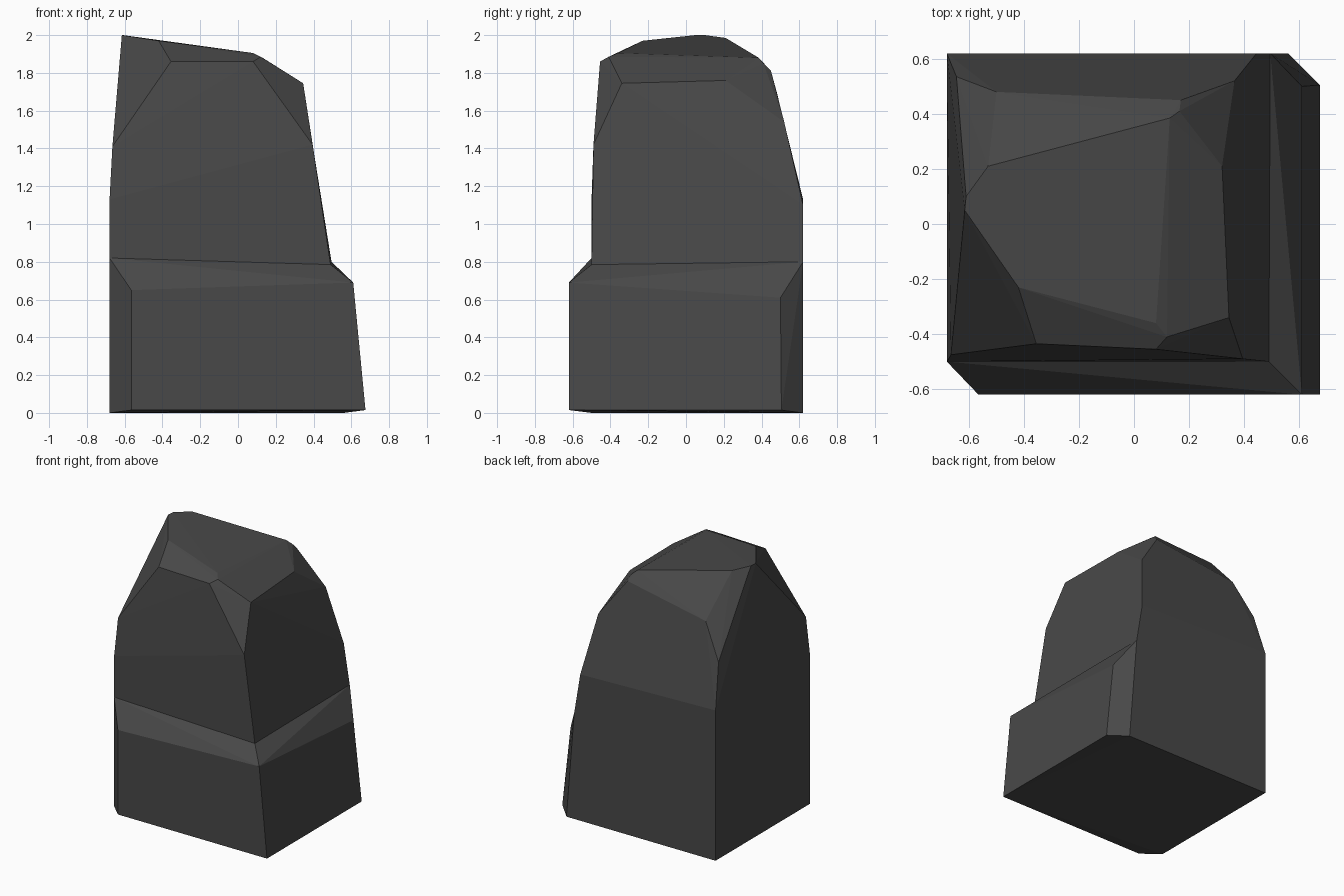
import bpy
import bmesh
from math import radians
from mathutils import Vector

cube = bpy.data.objects.get("Cube")
if cube:
    bpy.data.objects.remove(cube, do_unlink=True)

stone = bpy.data.materials.new("dark grey stone")
stone.use_nodes = True
colour = (0.065, 0.065, 0.065, 1)
stone.diffuse_color = colour
stone.node_tree.nodes["Principled BSDF"].inputs["Base Color"].default_value = colour


def add_hull(bm, points, seam):
    """Wrap a convex hull round the points, left open across the seam ring."""
    part = bmesh.new()
    for p in points + seam:
        part.verts.new(p)
    bmesh.ops.convex_hull(part, input=part.verts[:])
    ring = [Vector(p) for p in seam]
    caps = [f for f in part.faces
            if all(any((v.co - r).length < 1e-4 for r in ring) for v in f.verts)]
    bmesh.ops.delete(part, geom=caps, context='FACES')
    mesh = bpy.data.meshes.new("hull")
    part.to_mesh(mesh)
    part.free()
    bm.from_mesh(mesh)
    bpy.data.meshes.remove(mesh)


# Ring where the column rises from the plinth ledge
seam = [(-0.68, -0.5, 0.82), (0.49, -0.5, 0.785), (0.495, 0.62, 0.8), (-0.68, 0.62, 0.8)]

# Plinth: footprint with two clipped corners, then the outer ledge edge
plinth = [
    (-0.68, -0.5, 0), (-0.565, -0.62, 0.015), (0.675, -0.62, 0.015),
    (0.675, 0.505, 0.015), (0.56, 0.62, 0), (-0.68, 0.62, 0),
    (-0.565, -0.62, 0.65), (0.61, -0.62, 0.69), (0.61, 0.5, 0.61),
]

# Column: shoulder ring, chipped corners, then the sloping crown
shoulder = [(-0.68, -0.5, 1.13), (0.445, -0.5, 1.1), (0.445, 0.62, 1.1), (-0.68, 0.62, 1.13)]
chips = [
    (-0.665, -0.475, 1.41), (0.395, -0.49, 1.42), (0.365, 0.52, 1.54), (-0.645, 0.535, 1.45),
    (-0.355, -0.435, 1.86), (0.08, -0.455, 1.86), (0.345, -0.34, 1.745),
    (0.32, 0.21, 1.76), (0.17, 0.45, 1.81), (-0.5, 0.48, 1.7),
]
crown = [
    (-0.615, 0.05, 2), (-0.42, -0.23, 1.97), (0.08, -0.36, 1.905), (0.12, -0.41, 1.885),
    (0.165, 0.41, 1.85), (0.13, 0.385, 1.88), (-0.53, 0.21, 1.985), (-0.61, 0.1, 2),
]

# Join both halves into one closed rock and tidy the flat facets
bm = bmesh.new()
add_hull(bm, plinth, seam)
add_hull(bm, shoulder + chips + crown, seam)
bmesh.ops.remove_doubles(bm, verts=bm.verts[:], dist=1e-4)
bmesh.ops.dissolve_limit(bm, angle_limit=radians(2), verts=bm.verts[:], edges=bm.edges[:])
bmesh.ops.recalc_face_normals(bm, faces=bm.faces[:])

mesh = bpy.data.meshes.new("rock")
bm.to_mesh(mesh)
bm.free()
mesh.materials.append(stone)
rock = bpy.data.objects.new("rock", mesh)
bpy.context.collection.objects.link(rock)
